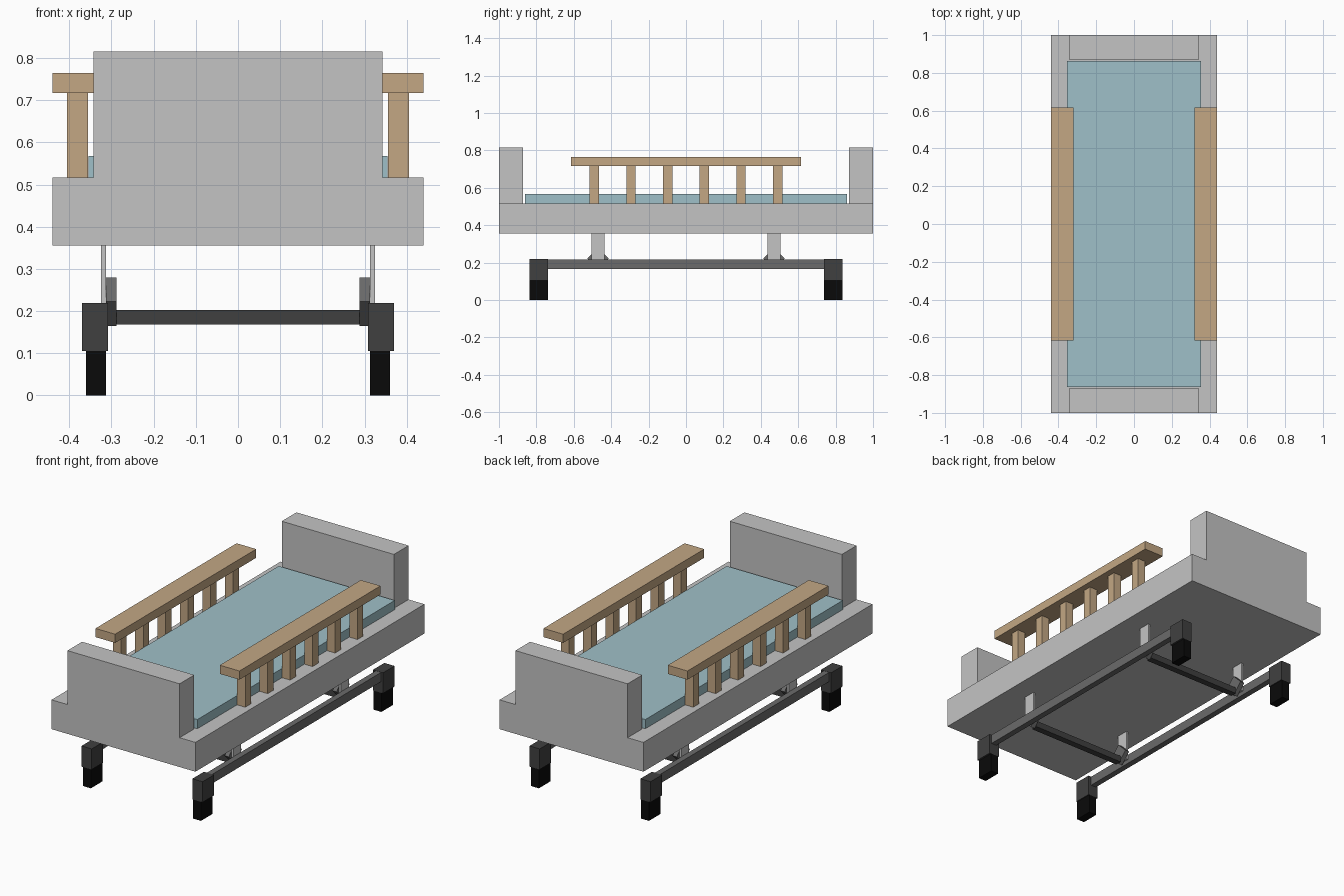
import bpy, bmesh, math
from mathutils import Vector, Matrix

if "Cube" in bpy.data.objects:
    bpy.data.objects.remove(bpy.data.objects["Cube"])


def material(name, rgb):
    m = bpy.data.materials.new(name)
    m.diffuse_color = (*rgb, 1)
    m.use_nodes = True
    m.node_tree.nodes["Principled BSDF"].inputs["Base Color"].default_value = m.diffuse_color
    return m


LIGHT = material("light_grey", (0.55, 0.55, 0.55))
TAN = material("tan_wood", (0.546, 0.386, 0.231))
TEAL = material("pale_teal", (0.347, 0.527, 0.578))
MID = material("mid_grey", (0.147, 0.147, 0.147))
DARK = material("dark_grey", (0.051, 0.051, 0.051))
BLACK = material("black", (0.003, 0.003, 0.003))


def finish(name, bm, mat):
    bmesh.ops.recalc_face_normals(bm, faces=bm.faces)
    me = bpy.data.meshes.new(name)
    bm.to_mesh(me)
    bm.free()
    me.materials.append(mat)
    ob = bpy.data.objects.new(name, me)
    bpy.context.collection.objects.link(ob)
    return ob


def box_mesh(x, y, z, tilt=0.0):
    """Box from (min, max) ranges, optionally tilted about its own x axis."""
    bm = bmesh.new()
    size = Vector((x[1] - x[0], y[1] - y[0], z[1] - z[0]))
    mid = Vector((x[0] + x[1], y[0] + y[1], z[0] + z[1])) / 2
    mat = Matrix.Translation(mid) @ Matrix.Rotation(tilt, 4, 'X') @ Matrix.Diagonal((*size, 1))
    bmesh.ops.create_cube(bm, size=1, matrix=mat)
    return bm


def box(name, x, y, z, mat, tilt=0.0):
    return finish(name, box_mesh(x, y, z, tilt), mat)


# Bed frame with the head and foot boards raised from its top
bm = box_mesh((-0.44, 0.44), (-1, 1), (0.355, 0.517))
for axis, d in ((Vector((1, 0, 0)), 0.343), (Vector((0, 1, 0)), 0.872)):
    for s in (-1, 1):
        bmesh.ops.bisect_plane(bm, geom=bm.verts[:] + bm.edges[:] + bm.faces[:],
                               plane_co=axis * d * s, plane_no=axis)
bm.normal_update()
tops = []
for f in bm.faces:
    c = f.calc_center_median()
    if f.normal.z > 0.9 and abs(c.x) < 0.343 and abs(c.y) > 0.872:
        tops.append(f)
for f in tops:
    new = bmesh.ops.extrude_discrete_faces(bm, faces=[f])["faces"]
    bmesh.ops.translate(bm, verts=new[0].verts[:], vec=(0, 0, 0.298))
bmesh.ops.remove_doubles(bm, verts=bm.verts, dist=1e-5)
bmesh.ops.dissolve_limit(bm, angle_limit=0.01, verts=bm.verts, edges=bm.edges)
finish("bed_frame", bm, LIGHT)

# Mattress
box("mattress", (-0.355, 0.355), (-0.862, 0.862), (0.517, 0.568), TEAL)

for s, side in ((-1, "left"), (1, "right")):
    def sx(a, b):
        return tuple(sorted((a * s, b * s)))

    # Guard rail and its posts
    box(f"guard_rail_{side}", sx(0.32, 0.44), (-0.616, 0.616), (0.717, 0.765), TAN)
    for i in range(6):
        y = -0.49 + i * 0.196
        box(f"guard_post_{side}_{i + 1}", sx(0.356, 0.405), (y - 0.025, y + 0.025),
            (0.517, 0.717), TAN)

    # Undercarriage side rail
    box(f"lower_rail_{side}", sx(0.325, 0.358), (-0.74, 0.74), (0.167, 0.218), MID)

    for t, end in ((-1, "front"), (1, "back")):
        def sy(a, b):
            return tuple(sorted((a * t, b * t)))

        # Leg block and foot
        box(f"leg_{end}_{side}", sx(0.308, 0.37), sy(0.738, 0.838), (0.105, 0.219), DARK)
        box(f"foot_{end}_{side}", sx(0.313, 0.36), sy(0.738, 0.838), (0, 0.105), BLACK)
        # Lift strut and its diamond-turned bracket
        box(f"strut_{end}_{side}", sx(0.313, 0.325), sy(0.436, 0.504), (0.19, 0.355), LIGHT)
        box(f"bracket_{end}_{side}", sx(0.288, 0.313), sy(0.43, 0.511),
            (0.182, 0.263), MID, math.radians(45))

# Cross bars between the brackets
for t, end in ((-1, "front"), (1, "back")):
    box(f"cross_bar_{end}", (-0.288, 0.288), (t * 0.47 - 0.018, t * 0.47 + 0.018),
        (0.168, 0.203), DARK)
